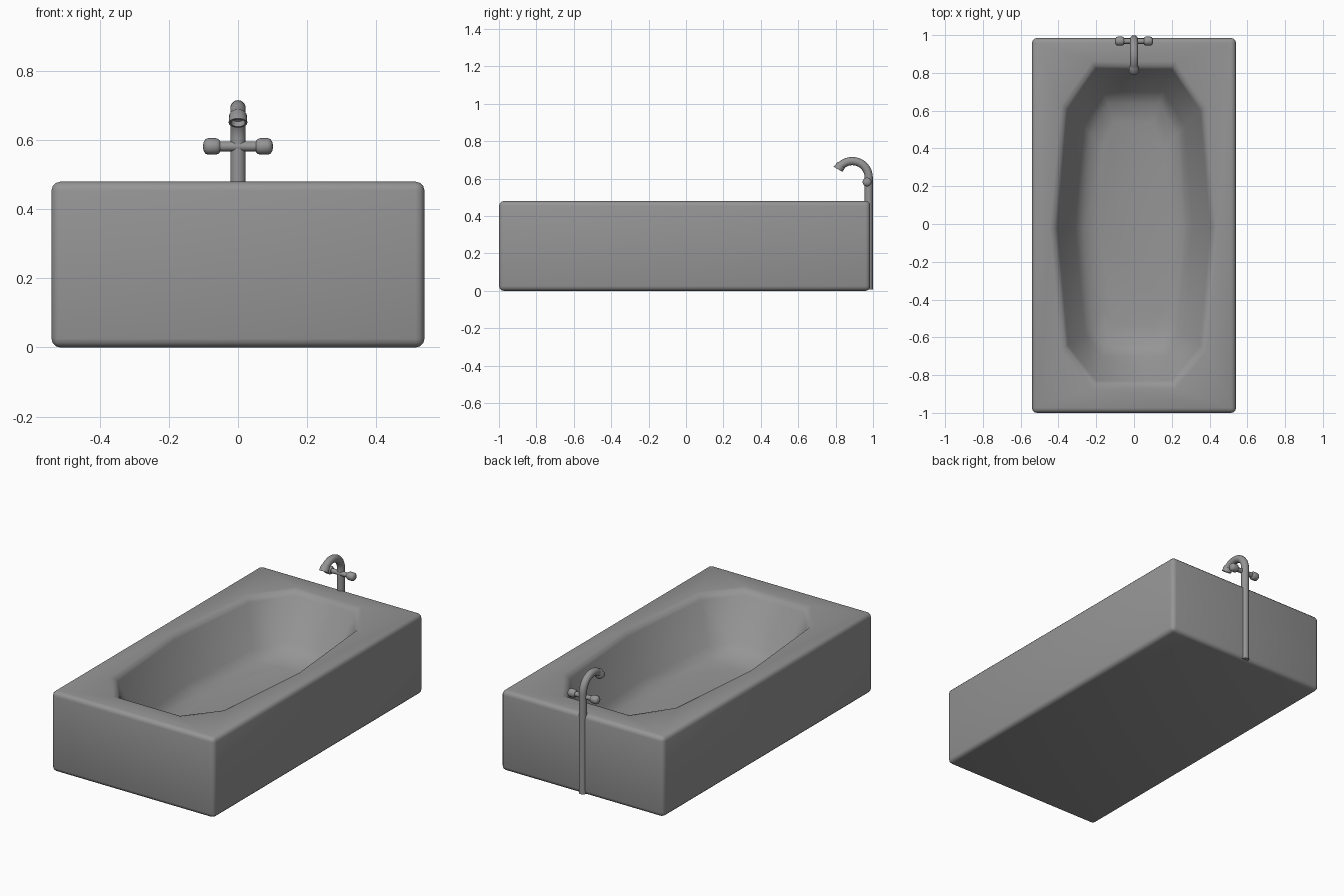
import bpy, bmesh, math
from mathutils import Vector

cube = bpy.data.objects.get("Cube")
if cube:
    bpy.data.objects.remove(cube, do_unlink=True)

grey = bpy.data.materials.new("plain grey")
grey.use_nodes = True
GREY = (0.3, 0.3, 0.3, 1)
grey.diffuse_color = GREY
grey.node_tree.nodes["Principled BSDF"].inputs["Base Color"].default_value = GREY


def finish(bm, name, angle=60):
    bmesh.ops.recalc_face_normals(bm, faces=bm.faces)
    mesh = bpy.data.meshes.new(name)
    bm.to_mesh(mesh)
    bm.free()
    mesh.materials.append(grey)
    mesh.shade_smooth()
    mesh.set_sharp_from_angle(angle=math.radians(angle))
    obj = bpy.data.objects.new(name, mesh)
    bpy.context.collection.objects.link(obj)
    return obj


def loft(bm, rings, cap_start=True):
    """Skin a list of equal point rings, closing the last one."""
    loops = [[bm.verts.new(p) for p in ring] for ring in rings]
    for a, b in zip(loops, loops[1:]):
        for i in range(len(a)):
            j = (i + 1) % len(a)
            bm.faces.new((a[i], a[j], b[j], b[i]))
    bm.faces.new(loops[-1])
    if cap_start:
        bm.faces.new(loops[0])
    return loops


def tube(name, stations, side, sides=20):
    """Sweep circles along stations of (centre, direction, radius)."""
    side, rings = Vector(side), []
    for centre, direction, radius in stations:
        up = Vector(direction).normalized().cross(side)
        rings.append([Vector(centre) + radius * (side * math.cos(a) + up * math.sin(a))
                      for a in (math.tau * i / sides for i in range(sides))])
    bm = bmesh.new()
    loft(bm, rings)
    return finish(bm, name, 45)


# Tub: rounded block with a ten-sided basin sunk into its top
HEIGHT, FRONT, BACK, HALF = 0.48, -1.0, 0.985, 0.54
bm = bmesh.new()
bmesh.ops.create_cube(bm, size=1)
for v in bm.verts:
    v.co = (v.co.x * 2 * HALF, v.co.y * (BACK - FRONT) + (BACK + FRONT) / 2,
            (v.co.z + 0.5) * HEIGHT)
bmesh.ops.bevel(bm, geom=bm.edges[:], offset=0.026, segments=3, profile=0.5,
                affect='EDGES')
bm.normal_update()
top = max((f for f in bm.faces if f.normal.z > 0.99), key=lambda f: f.calc_area())
top_edges = top.edges[:]
bmesh.ops.delete(bm, geom=[top], context='FACES_ONLY')

rim = [(0.20, 0.82), (0.35, 0.60), (0.405, -0.02), (0.35, -0.64), (0.20, -0.83)]
foot = [(0.16, 0.70), (0.27, 0.52), (0.31, -0.02), (0.26, -0.58), (0.17, -0.70)]


def outline(half, z, scale_x=1, scale_y=1):
    full = half + [(-x, y) for x, y in reversed(half)]
    return [(x * scale_x, y * scale_y, z) for x, y in full]


basin = loft(bm, [
    outline(rim, HEIGHT, 1.10, 1.05),
    outline(rim, 0.473, 1.04, 1.02),
    outline(rim, 0.45),
    outline(foot, 0.22),
    outline(foot, 0.175, 0.85, 0.91),
    outline(foot, 0.155, 0.62, 0.77),
], cap_start=False)
lip = basin[0]
lip_edges = [bm.edges.get((lip[i], lip[i - 1])) for i in range(len(lip))]
bmesh.ops.triangle_fill(bm, edges=top_edges + lip_edges, use_beauty=True,
                        normal=(0, 0, 1))
finish(bm, "tub", 75)

# Spout: upright pipe, bent neck and a flared hollow nozzle
PIPE_Y, R, BEND = 0.977, 0.022, 0.088
mid = Vector((0, PIPE_Y - BEND, 0.606))
path = [((0, PIPE_Y, 0.006), (0, 0, 1), R), ((0, PIPE_Y, 0.58), (0, 0, 1), R)]


def on_bend(degrees, radius):
    a = math.radians(degrees)
    out = Vector((0, math.cos(a), math.sin(a)))
    return mid + out * BEND, (0, -math.sin(a), math.cos(a)), radius


path += [on_bend(d, R) for d in range(0, 131, 10)]
path += [on_bend(133, 0.026), on_bend(150, 0.027),
         on_bend(150, 0.021), on_bend(136, 0.019)]
tube("spout", path, (1, 0, 0))

# Cross handles: thin bar with a rounded knob at each end
HANDLE_Y, HANDLE_Z = 0.968, 0.582
for name, s in (("left", 1), ("right", -1)):
    shape = [(0, 0.014), (0.052, 0.014), (0.052, 0.017), (0.056, 0.021),
             (0.064, 0.024), (0.086, 0.024), (0.094, 0.021), (0.099, 0.014),
             (0.101, 0.005)]
    tube(name + "_handle",
         [((s * x, HANDLE_Y, HANDLE_Z), (s, 0, 0), r) for x, r in shape],
         (0, 1, 0), 16)
